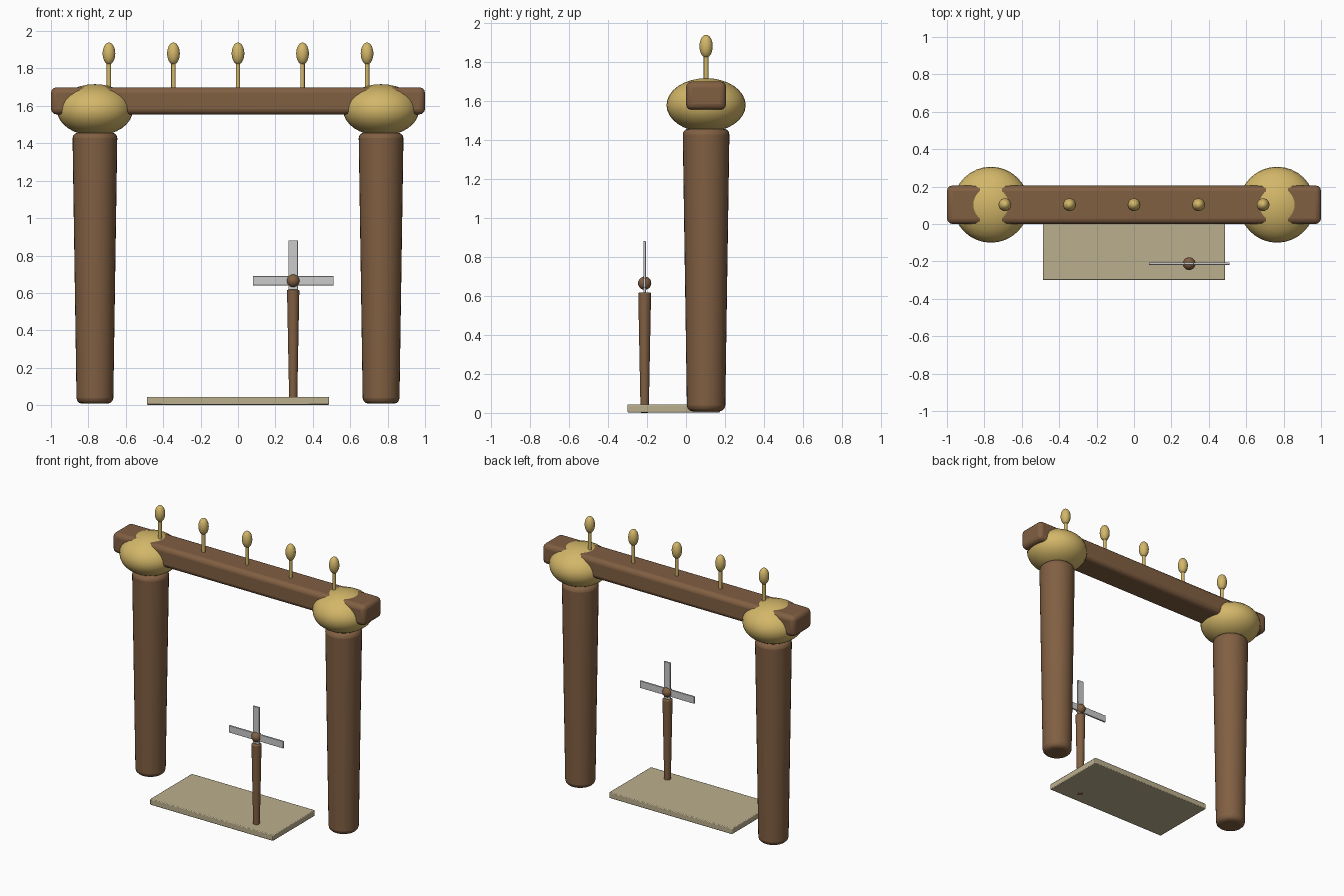
import bpy, math

if "Cube" in bpy.data.objects:
    bpy.data.objects.remove(bpy.data.objects["Cube"])


def material(name, rgb):
    m = bpy.data.materials.new(name)
    m.diffuse_color = (*rgb, 1)
    m.use_nodes = True
    m.node_tree.nodes["Principled BSDF"].inputs["Base Color"].default_value = m.diffuse_color
    return m


WOOD = material("wood", (0.22, 0.115, 0.055))
GOLD = material("gold", (0.65, 0.47, 0.14))
STONE = material("pale_stone", (0.50, 0.43, 0.27))


def finish(name, mat, bevel=0, segments=3):
    ob = bpy.context.object
    ob.name = name
    bpy.ops.object.transform_apply(location=False, rotation=False, scale=True)
    if mat:
        ob.data.materials.append(mat)
    if bevel:
        mod = ob.modifiers.new("Rounded edges", 'BEVEL')
        mod.width, mod.segments, mod.limit_method = bevel, segments, 'ANGLE'
    bpy.ops.object.shade_smooth_by_angle(angle=math.radians(40))
    return ob


def box(name, centre, size, mat, bevel, segments=3):
    bpy.ops.mesh.primitive_cube_add(size=1, location=centre)
    bpy.context.object.scale = size
    return finish(name, mat, bevel, segments)


def taper(name, x, y, z0, z1, r0, r1, mat, bevel=0, sides=32):
    bpy.ops.mesh.primitive_cone_add(vertices=sides, radius1=r0, radius2=r1,
                                    depth=z1 - z0, location=(x, y, (z0 + z1) / 2))
    return finish(name, mat, bevel)


def ball(name, centre, rx, rz, mat, segs=32, rings=16):
    bpy.ops.mesh.primitive_uv_sphere_add(segments=segs, ring_count=rings,
                                         radius=1, location=centre)
    bpy.context.object.scale = (rx, rx, rz)
    return finish(name, mat)


FRAME_Y = 0.103

# Gate posts with flattened ball capitals
for side, s in (("left", -1), ("right", 1)):
    taper(side + "_post", s * 0.765, FRAME_Y, 0.008, 1.457, 0.098, 0.120, WOOD, 0.03)
    ball(side + "_capital", (s * 0.765, FRAME_Y, 1.578), 0.203, 0.138, GOLD)

# Rounded crossbeam
box("crossbeam", (0, FRAME_Y, 1.627), (2.0, 0.206, 0.145), WOOD, 0.03)

# Row of finials along the beam
for i in range(5):
    x = (i - 2) * 0.345
    taper(f"finial_stem_{i + 1}", x, FRAME_Y, 1.68, 1.85, 0.012, 0.012, GOLD, 0, 16)
    ball(f"finial_bulb_{i + 1}", (x, FRAME_Y, 1.88), 0.034, 0.059, GOLD, 24, 12)

# Floor slab
box("floor_slab", (0, -0.063, 0.023), (0.975, 0.475, 0.042), STONE, 0.005, 2)

# Small windmill: pole, hub and four thin blades
MX, MY, MZ = 0.295, -0.212, 0.665
taper("windmill_pole", MX, MY, 0.0, 0.617, 0.021, 0.033, WOOD, 0.006, 24)
ball("windmill_hub", (MX, MY, MZ), 0.034, 0.034, WOOD, 24, 12)
for i in range(4):
    a = i * math.pi / 2
    blade = box(f"windmill_blade_{i + 1}",
                (MX + 0.113 * math.sin(a), MY, MZ + 0.113 * math.cos(a)),
                (0.05, 0.012, 0.206), None, 0.002, 2)
    blade.rotation_euler.y = a
